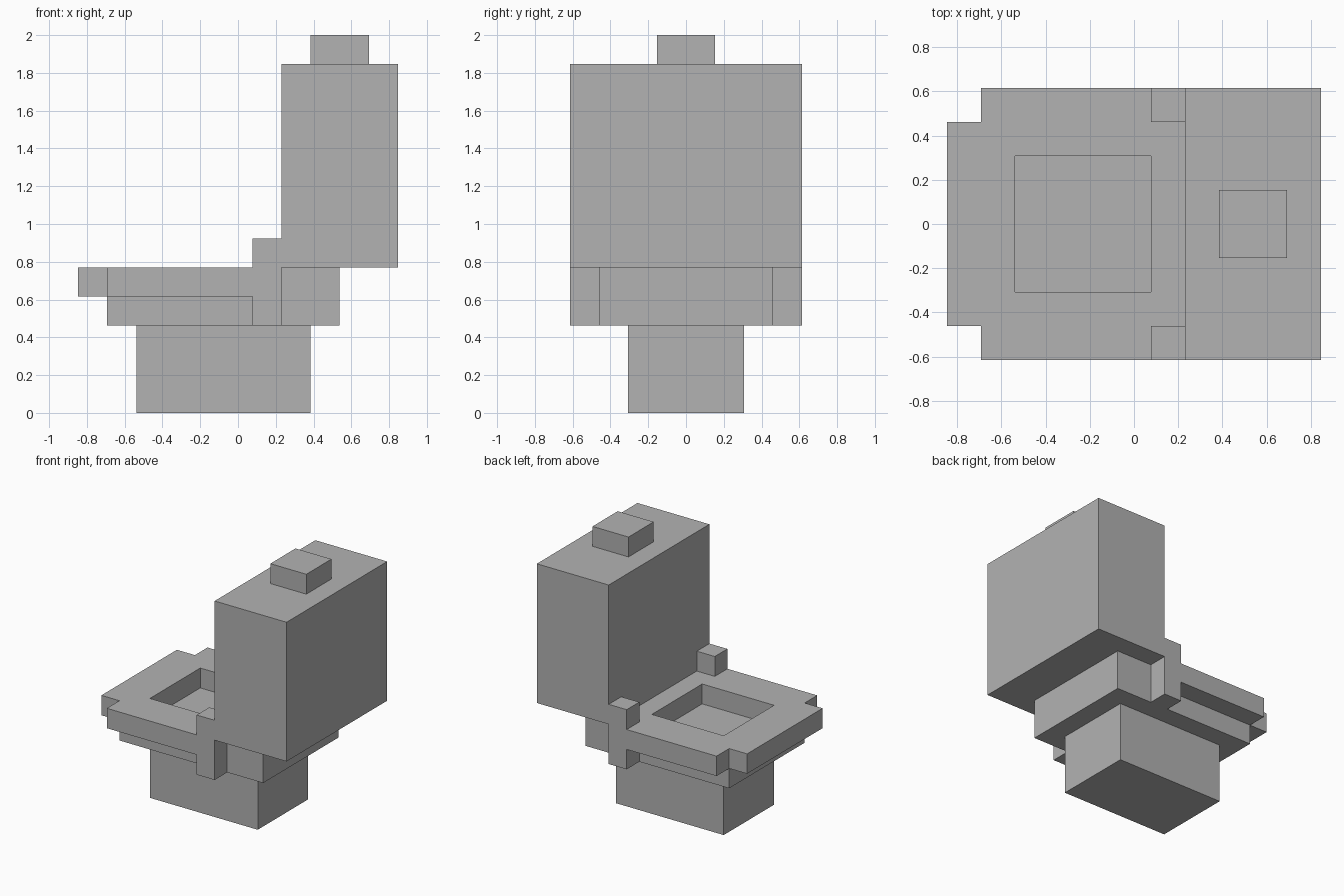
import bpy
import bmesh
from mathutils import Vector

cube = bpy.data.objects.get("Cube")
if cube:
    bpy.data.objects.remove(cube, do_unlink=True)

U = 2 / 13  # block size: the model is 13 blocks tall

grey = bpy.data.materials.new("plain_grey")
grey.use_nodes = True
grey.diffuse_color = (0.448, 0.448, 0.448, 1)
grey.node_tree.nodes["Principled BSDF"].inputs["Base Color"].default_value = grey.diffuse_color


def prism(name, loops, offset):
    """Fill the outline (and holes) given in blocks, then extrude by offset."""
    bm = bmesh.new()
    edges = []
    for loop in loops:
        verts = [bm.verts.new(Vector(p) * U) for p in loop]
        edges += [bm.edges.new((a, b)) for a, b in zip(verts, verts[1:] + verts[:1])]
    bmesh.ops.triangle_fill(bm, edges=edges, use_beauty=True, normal=Vector(offset))
    ext = bmesh.ops.extrude_face_region(bm, geom=bm.faces[:], use_keep_orig=True)
    top = [v for v in ext["geom"] if isinstance(v, bmesh.types.BMVert)]
    bmesh.ops.translate(bm, verts=top, vec=Vector(offset) * U)
    bmesh.ops.recalc_face_normals(bm, faces=bm.faces[:])
    mesh = bpy.data.meshes.new(name)
    bm.to_mesh(mesh)
    bm.free()
    mesh.materials.append(grey)
    obj = bpy.data.objects.new(name, mesh)
    bpy.context.collection.objects.link(obj)
    return obj


def box(name, x, y, z):
    outline = [(x[0], y[0], z[0]), (x[1], y[0], z[0]), (x[1], y[1], z[0]), (x[0], y[1], z[0])]
    return prism(name, [outline], (0, 0, z[1] - z[0]))


# Pedestal, tank and flush button
box("pedestal", (-3.5, 2.5), (-2, 2), (0, 3))
box("tank", (1.5, 5.5), (-4, 4), (5, 12))
box("flush_button", (2.5, 4.5), (-1, 1), (12, 13))

# Bowl: stepped side profile, rising at the back to carry the tank
profile = [(-4.5, 3), (3.5, 3), (3.5, 5), (1.5, 5), (1.5, 4), (-4.5, 4)]
prism("bowl", [[(x, -3, z) for x, z in profile]], (0, 6, 0))

# Seat: notched ring with a square opening
half = [(-5.5, -3), (-4.5, -3), (-4.5, -4), (0.5, -4), (0.5, -3), (1.5, -3)]
outer = half + [(x, -y) for x, y in reversed(half)]
inner = [(-3.5, -2), (0.5, -2), (0.5, 2), (-3.5, 2)]
prism("seat", [[(x, y, 4) for x, y in loop] for loop in (outer, inner)], (0, 0, 1))

# Hinge posts on both sides of the seat
for side, y in (("front", (-4, -3)), ("back", (3, 4))):
    box(side + "_hinge_post", (0.5, 1.5), y, (3, 6))
